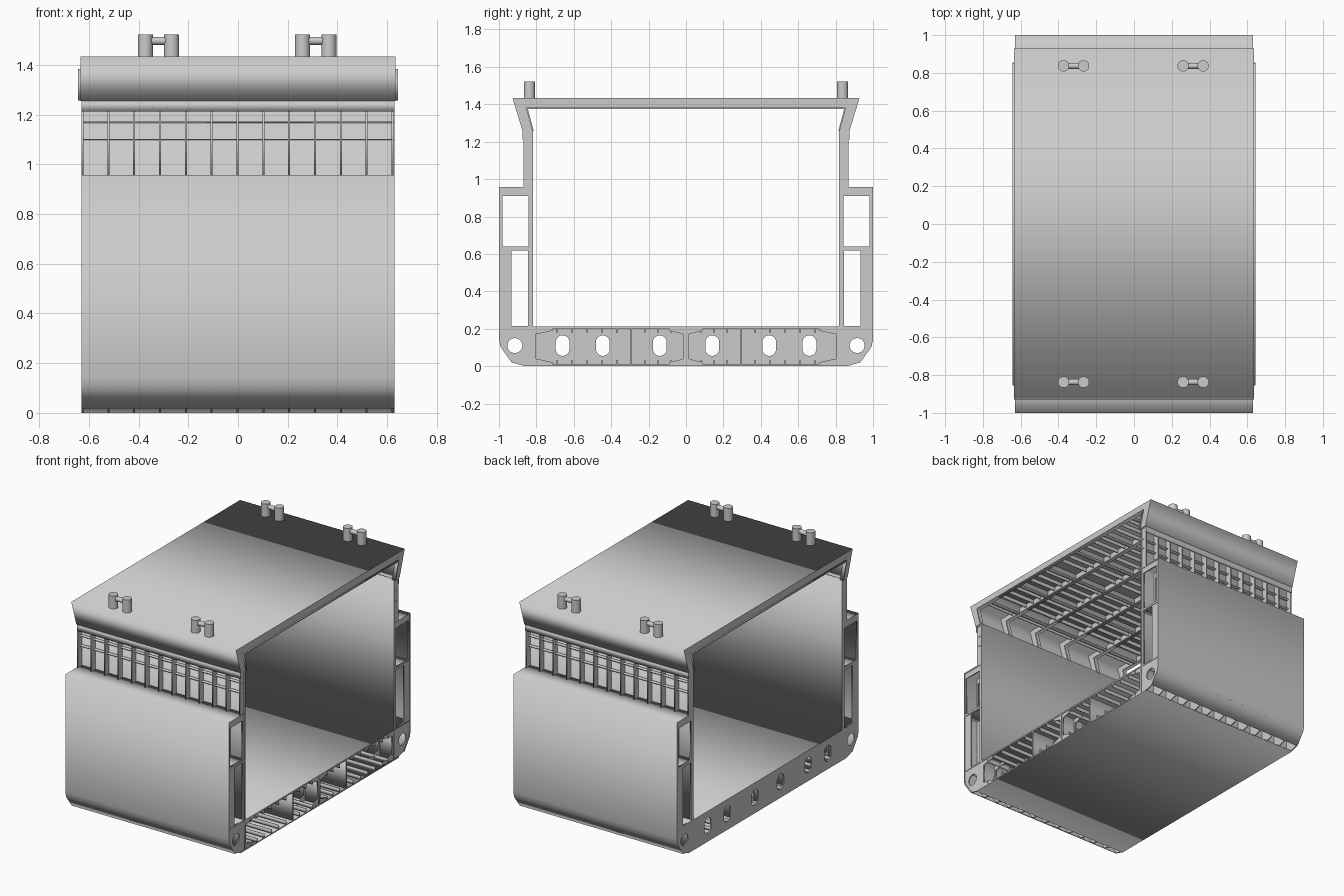
import bpy, math
from mathutils import Matrix

if "Cube" in bpy.data.objects:
    bpy.data.objects.remove(bpy.data.objects["Cube"])

L = 0.63                       # half length of the hull block
N, STEP = 13, 0.104            # ordinary frames
YZ = Matrix(((0, 0, 1, 0), (1, 0, 0, 0), (0, 1, 0, 0), (0, 0, 0, 1)))


def oval(cy, cz, r, stretch=0.0, n=24):
    pts = []
    for i in range(n):
        a = 2 * math.pi * (i + 0.5) / n
        pts.append((cy + r * math.cos(a),
                    cz + r * math.sin(a) + math.copysign(stretch, math.sin(a))))
    return pts


def rect(y0, y1, z0, z1):
    return [(y0, z0), (y1, z0), (y1, z1), (y0, z1)]


def section(name, loops, x0, x1, mirror=True, count=1, step=STEP):
    """Extrude a y-z outline (further loops are holes) from x0 to x1."""
    cu = bpy.data.curves.new(name, 'CURVE')
    cu.dimensions, cu.fill_mode, cu.extrude = '2D', 'BOTH', (x1 - x0) / 2
    for pts in loops:
        s = cu.splines.new('POLY')
        s.points.add(len(pts) - 1)
        for p, (y, z) in zip(s.points, pts):
            p.co = (y, z, 0, 1)
        s.use_cyclic_u = True
    tmp = bpy.data.objects.new(name + "_outline", cu)
    bpy.context.collection.objects.link(tmp)
    dg = bpy.context.evaluated_depsgraph_get()
    me = bpy.data.meshes.new_from_object(tmp.evaluated_get(dg))
    bpy.data.objects.remove(tmp)
    bpy.data.curves.remove(cu)
    me.transform(Matrix.Translation(((x0 + x1) / 2, 0, 0)) @ YZ)
    me.name = name
    ob = bpy.data.objects.new(name, me)
    bpy.context.collection.objects.link(ob)
    if count > 1:
        a = ob.modifiers.new("repeat", 'ARRAY')
        a.use_relative_offset, a.use_constant_offset = False, True
        a.constant_offset_displace, a.count = (step, 0, 0), count
    if mirror:
        m = ob.modifiers.new("mirror", 'MIRROR')
        m.use_axis = (False, True, False)
        m.use_mirror_merge = False
    return ob


def frames(name, loops, t=0.008, **kw):
    return section(name, loops, -L, -L + t, count=N, **kw)


# Double bottom plating
section("bottom_plate", [rect(-0.87, 0.87, 0, 0.008)], -L, L, False)
section("inner_bottom_plate", [rect(-0.99, 0.99, 0.202, 0.212)], -L, L, False)

# Solid floors with lightening holes
holes = [oval(s * y, 0.11, 0.037, 0.018) for s in (-1, 1) for y in (0.14, 0.445, 0.66)]
section("solid_floor", [rect(-0.82, 0.82, 0.004, 0.206)] + holes,
        -L, -L + 0.008, False, 4, 0.312)

# Longitudinal girders and stiffeners of the double bottom
section("centre_girder", [rect(-0.006, 0.006, 0.004, 0.206)], -L, L, False)
for y in (0.293, 0.82):
    section("side_girder", [rect(y - 0.005, y + 0.005, 0.004, 0.206)], -L, L)
for y in (0.08, 0.15, 0.22, 0.37, 0.45, 0.53, 0.61, 0.69, 0.76):
    section("bottom_stiffener", [rect(y - 0.003, y + 0.003, 0.006, 0.034)], -L, L)
    section("inner_bottom_stiffener", [rect(y - 0.003, y + 0.003, 0.176, 0.204)], -L, L)

# Margin and centre brackets on every frame
for y0, y1 in ((0.82, 0.71), (0.0, 0.09)):
    ym = y0 + (y1 - y0) * 0.15
    frames("floor_bracket", [[(y0, 0.005), (y1, 0.005), (y1, 0.02), (ym, 0.04),
                              (ym, 0.17), (y1, 0.19), (y1, 0.205), (y0, 0.205)]])

# Bilge brackets with round holes
frames("bilge_bracket", [[(0.82, 0.003), (0.87, 0.003), (0.932, 0.02), (0.993, 0.105),
                          (0.997, 0.21), (0.82, 0.21)], oval(0.915, 0.11, 0.04)])

# Outer shell with bilge chamfers, inner hull and side deck
section("outer_shell", [[(0.93, 0.017), (0.99, 0.1), (1.0, 0.14), (1.0, 0.957),
                         (0.82, 0.957), (0.82, 0.948), (0.992, 0.948), (0.992, 0.142),
                         (0.982, 0.104), (0.924, 0.022)]], -L, L)
section("inner_hull", [rect(0.817, 0.826, 0.21, 1.26)], -L, L)
section("side_stringer", [rect(0.82, 0.996, 0.622, 0.636)], -L, L)

# Side tank frames with openings
frames("side_frame", [rect(0.82, 0.996, 0.21, 0.952),
                      rect(0.842, 0.98, 0.64, 0.91), rect(0.845, 0.932, 0.214, 0.618)])

# Hatch coaming: stays, horizontal stiffeners, top strip
frames("coaming_stay", [rect(0.82, 0.87, 0.952, 1.258)])
for z in (1.1, 1.17):
    section("coaming_stiffener", [rect(0.82, 0.848, z - 0.003, z + 0.003)], -L, L)
section("coaming_top_strip", [[(0.82, 1.25), (0.866, 1.25), (0.866, 1.213), (0.873, 1.213),
                               (0.873, 1.26), (0.82, 1.26)]], -L, L)

# Upper deck with sloping sides
section("upper_deck", [rect(-0.925, 0.925, 1.424, 1.433)], -L - 0.004, L + 0.004, False)
section("deck_side_slope", [[(0.928, 1.433), (0.873, 1.255), (0.864, 1.255), (0.916, 1.427)]],
        -L - 0.004, L + 0.004)

# Deck web frames with slanted brackets and flanges
WEB = dict(count=6, step=0.252)
section("deck_web", [rect(-0.86, 0.86, 1.382, 1.427)], -L - 0.004, -L + 0.004, False, **WEB)
section("deck_web_flange", [rect(-0.85, 0.85, 1.376, 1.384)], -L - 0.013, -L + 0.013, False, **WEB)
section("slope_bracket", [[(0.921, 1.428), (0.869, 1.256), (0.818, 1.256), (0.852, 1.38),
                           (0.852, 1.428)]], -L - 0.004, -L + 0.004, **WEB)
section("slope_bracket_flange", [[(0.822, 1.256), (0.814, 1.256), (0.846, 1.376), (0.856, 1.384)]],
        -L - 0.013, -L + 0.013, **WEB)

# Deck girders and stiffeners
for y in (0.145, 0.435, 0.725):
    section("deck_girder", [[(y - 0.004, 1.427), (y - 0.004, 1.384), (y - 0.014, 1.384),
                             (y - 0.014, 1.377), (y + 0.014, 1.377), (y + 0.014, 1.384),
                             (y + 0.004, 1.384), (y + 0.004, 1.427)]], -L, L)
for y in (0.0365, 0.0725 + 0.14, 0.29, 0.3625, 0.5075, 0.58, 0.6525, 0.79):
    section("deck_stiffener", [rect(y - 0.003, y + 0.003, 1.398, 1.427)], -L, L)


# Mooring bollards
def cylinder(name, r, depth, loc, rot=(0, 0, 0)):
    bpy.ops.mesh.primitive_cylinder_add(vertices=32, radius=r, depth=depth,
                                        location=loc, rotation=rot)
    bpy.context.object.name = name
    bpy.ops.object.shade_smooth_by_angle()


for x in (-0.32, 0.313):
    for y in (-0.837, 0.837):
        for s in (-1, 1):
            cylinder("bollard_post", 0.03, 0.095, (x + s * 0.053, y, 1.475))
        cylinder("bollard_bar", 0.016, 0.1, (x, y, 1.497), (0, math.pi / 2, 0))
